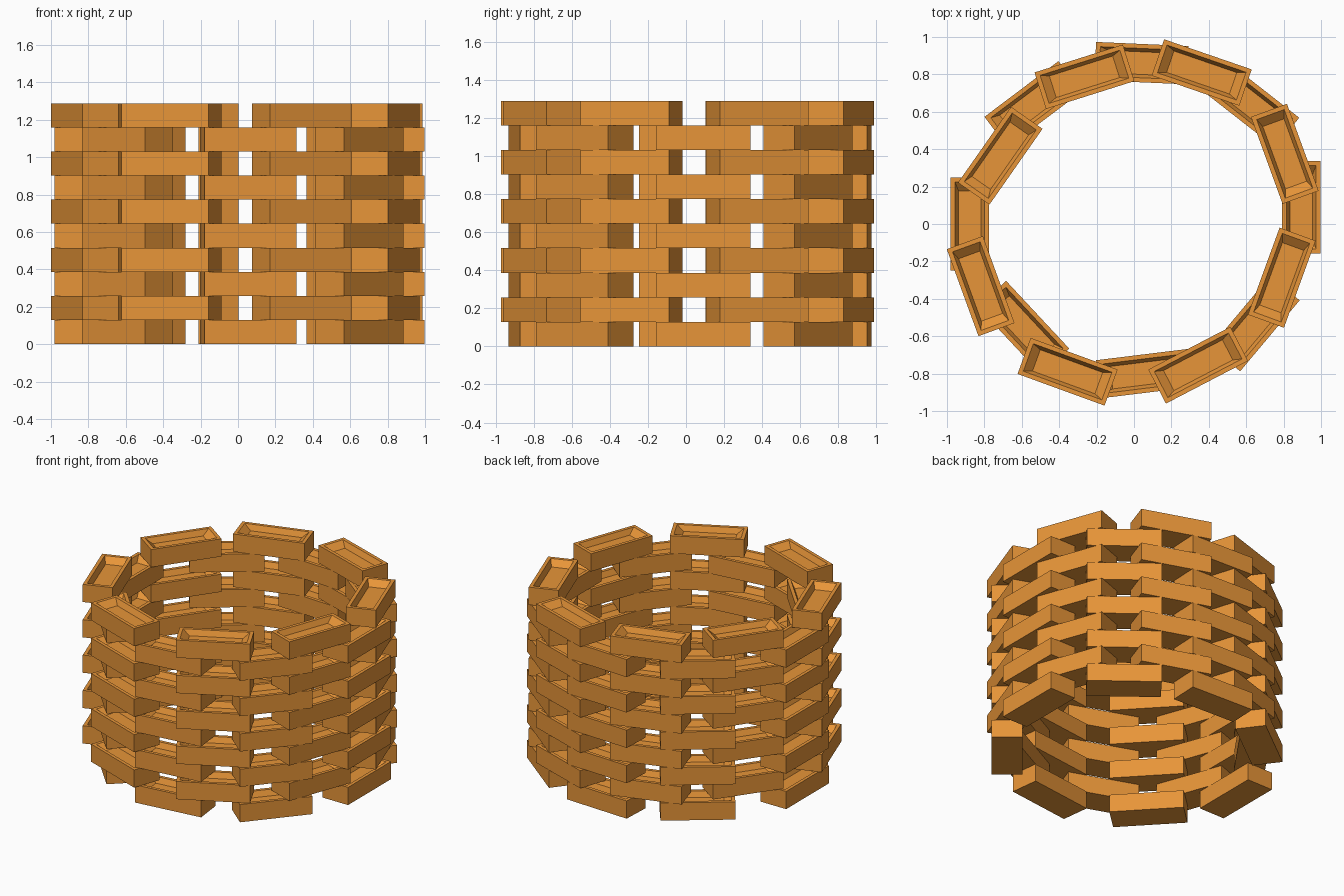
import bpy, bmesh
from math import radians

if "Cube" in bpy.data.objects:
    bpy.data.objects.remove(bpy.data.objects["Cube"])

L, W, H = 0.495, 0.205, 0.1288   # brick size
COURSES = 10

# Brick: box with a tapered recess (frog) in the top face
bm = bmesh.new()

def ring(dx, dy, z):
    x, y = L / 2 - dx, W / 2 - dy
    return [bm.verts.new(p) for p in ((-x, -y, z), (x, -y, z), (x, y, z), (-x, y, z))]

rings = [ring(0, 0, 0), ring(0, 0, H), ring(0.024, 0.024, H), ring(0.07, 0.042, H - 0.04)]
bm.faces.new(rings[0][::-1])
for a, b in zip(rings, rings[1:]):
    for i in range(4):
        j = (i + 1) % 4
        bm.faces.new((a[i], a[j], b[j], b[i]))
bm.faces.new(rings[-1])
mesh = bpy.data.meshes.new("brick")
bm.to_mesh(mesh)
bm.free()

mat = bpy.data.materials.new("orange_clay")
mat.diffuse_color = (0.8, 0.3, 0.04, 1)
mat.use_nodes = True
mat.node_tree.nodes["Principled BSDF"].inputs["Base Color"].default_value = mat.diffuse_color
mesh.materials.append(mat)

# Hand-laid rings: x, y, heading in degrees of each brick
lower_ring = [(0.055, -0.80, 7), (0.648, -0.532, 50), (0.895, 0.09, 90), (0.625, 0.64, 142),
              (0.04, 0.86, 177.5), (-0.54, 0.64, 217), (-0.878, 0.0, 270), (-0.59, -0.555, 313)]
upper_ring = [(0.343, -0.755, 27.5), (0.79, -0.287, 70), (0.806, 0.375, 110), (0.362, 0.81, 161),
              (-0.265, 0.787, 197.5), (-0.715, 0.365, 235), (-0.82, -0.332, 290), (-0.355, -0.79, 340)]

# Stack the two rings alternately
for c in range(COURSES):
    for n, (x, y, a) in enumerate(upper_ring if c % 2 else lower_ring):
        ob = bpy.data.objects.new(f"brick_course{c + 1}_{n + 1}", mesh)
        ob.location = (x, y, c * H)
        ob.rotation_euler.z = radians(a)
        bpy.context.collection.objects.link(ob)
